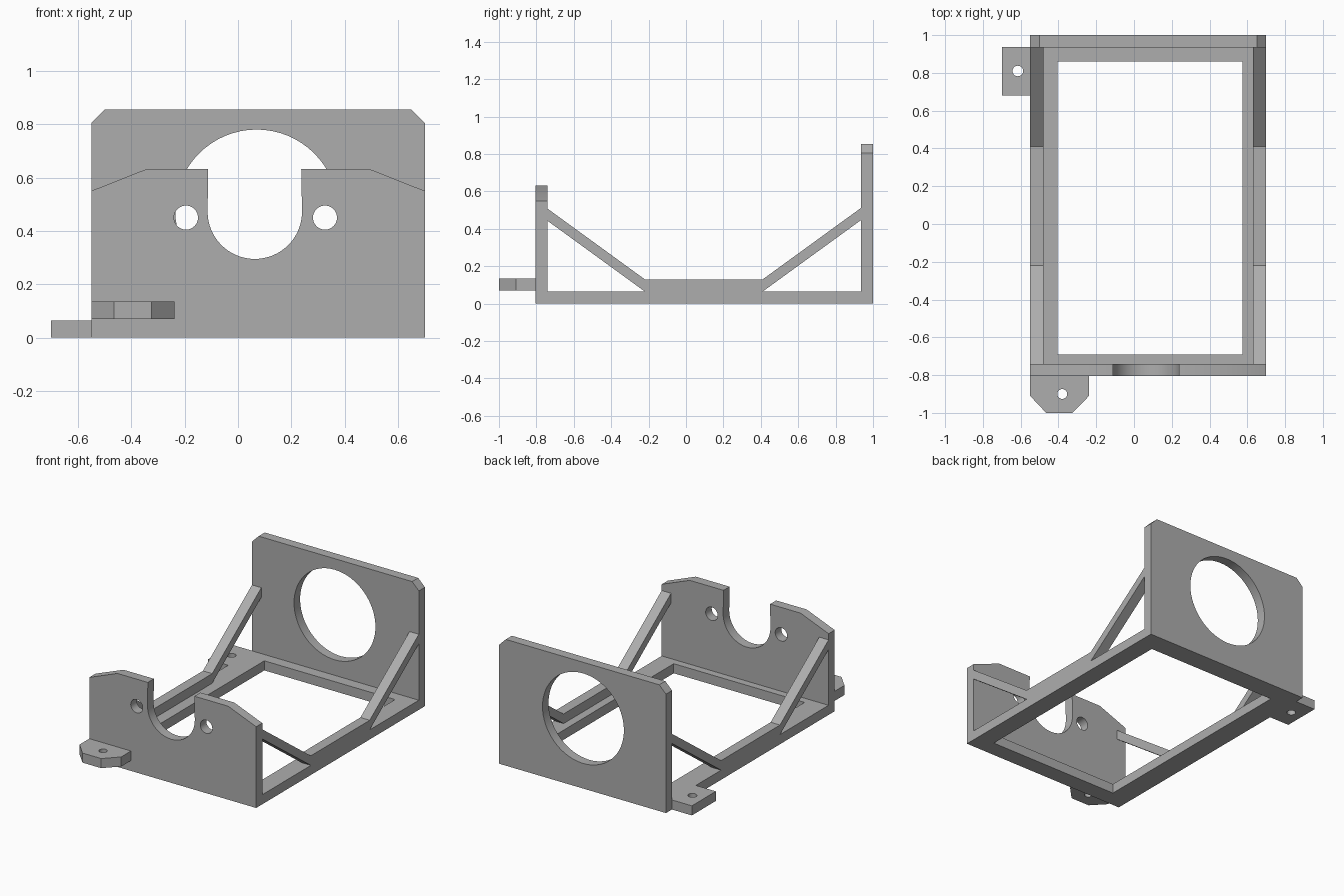
import bpy, bmesh
from math import cos, sin, pi, radians
from mathutils import Matrix

if "Cube" in bpy.data.objects:
    bpy.data.objects.remove(bpy.data.objects["Cube"], do_unlink=True)

grey = bpy.data.materials.new("plain grey")
grey.use_nodes = True
COLOUR = (0.42, 0.42, 0.42, 1)
grey.diffuse_color = COLOUR
grey.node_tree.nodes["Principled BSDF"].inputs["Base Color"].default_value = COLOUR

# Profile planes: extrusion runs along the remaining axis
PLANES = {
    "xy": Matrix.Identity(4),
    "xz": Matrix(((1, 0, 0, 0), (0, 0, -1, 0), (0, 1, 0, 0), (0, 0, 0, 1))),
    "yz": Matrix(((0, 0, 1, 0), (1, 0, 0, 0), (0, 1, 0, 0), (0, 0, 0, 1))),
}


def arc(cx, cy, r, start=0, end=2 * pi, steps=48, closed=True):
    count = steps if closed else steps + 1
    return [(cx + r * cos(start + (end - start) * i / steps),
             cy + r * sin(start + (end - start) * i / steps)) for i in range(count)]


def rect(x0, x1, y0, y1):
    return [(x0, y0), (x1, y0), (x1, y1), (x0, y1)]


def plate(name, plane, low, high, outline, *holes):
    """Extrude an outline with holes from low to high across the plane."""
    curve = bpy.data.curves.new(name + " profile", "CURVE")
    curve.dimensions = "2D"
    curve.fill_mode = "BOTH"
    curve.extrude = (high - low) / 2
    for loop in (outline, *holes):
        spline = curve.splines.new("POLY")
        spline.points.add(len(loop) - 1)
        for point, (u, v) in zip(spline.points, loop):
            point.co = (u, v, 0, 1)
        spline.use_cyclic_u = True
    temp = bpy.data.objects.new(name + " profile", curve)
    bpy.context.scene.collection.objects.link(temp)
    graph = bpy.context.evaluated_depsgraph_get()
    mesh = bpy.data.meshes.new_from_object(temp.evaluated_get(graph))
    bpy.data.objects.remove(temp, do_unlink=True)
    bpy.data.curves.remove(curve)

    mesh.transform(PLANES[plane])
    axis = {"xy": 2, "xz": 1, "yz": 0}[plane]
    shift = [0, 0, 0]
    shift[axis] = (low + high) / 2
    mesh.transform(Matrix.Translation(shift))
    bm = bmesh.new()
    bm.from_mesh(mesh)
    bmesh.ops.remove_doubles(bm, verts=bm.verts, dist=0.0001)
    bmesh.ops.recalc_face_normals(bm, faces=bm.faces)
    bm.to_mesh(mesh)
    bm.free()
    mesh.materials.clear()
    mesh.materials.append(grey)
    obj = bpy.data.objects.new(name, mesh)
    bpy.context.scene.collection.objects.link(obj)
    bpy.ops.object.select_all(action="DESELECT")
    obj.select_set(True)
    bpy.context.view_layer.objects.active = obj
    bpy.ops.object.shade_smooth_by_angle(angle=radians(30))
    return obj


LEFT, RIGHT, MID = -0.55, 0.70, 0.07
FRONT, BACK, THICK = -0.805, 1.0, 0.065

# Open base frame
plate("base_frame", "xy", 0, THICK, rect(LEFT, RIGHT, FRONT, BACK),
      rect(-0.405, 0.575, -0.69, 0.86))

# Back plate with clipped corners and a large round opening
plate("back_plate", "xz", BACK - THICK, BACK,
      [(LEFT, 0), (RIGHT, 0), (RIGHT, 0.805), (0.65, 0.855), (-0.50, 0.855), (LEFT, 0.805)],
      arc(MID, 0.475, 0.305, steps=64))

# Front plate with a U-shaped cradle and two bolt holes
cradle = arc(0.063, 0.472, 0.177, 0, -pi, 32, closed=False)
plate("front_plate", "xz", FRONT, FRONT + THICK,
      [(LEFT, 0), (RIGHT, 0), (RIGHT, 0.55), (0.49, 0.633), (0.237, 0.633)]
      + cradle + [(-0.112, 0.633), (-0.34, 0.633), (LEFT, 0.55)],
      arc(-0.195, 0.45, 0.045), arc(0.326, 0.45, 0.045))

# Side rails, each rising into a diagonal brace at both ends
brace = [(-0.75, 0.515), (-0.22, 0.13), (0.41, 0.13), (0.94, 0.515),
         (0.94, 0.45), (0.41, THICK), (-0.22, THICK), (-0.75, 0.45)]
for side, x in (("right", LEFT), ("left", RIGHT - 0.07)):
    plate(side + "_rail_brace", "yz", x, x + 0.07, brace)

# Mounting tabs
plate("back_tab", "xy", 0, THICK, rect(-0.70, LEFT, 0.68, 0.937),
      arc(-0.615, 0.81, 0.028, steps=32))
plate("front_tab", "xy", 0.07, 0.135,
      [(LEFT, FRONT), (LEFT, -0.91), (-0.465, -1), (-0.325, -1), (-0.238, -0.91), (-0.238, FRONT)],
      arc(-0.38, -0.90, 0.026, steps=32))
